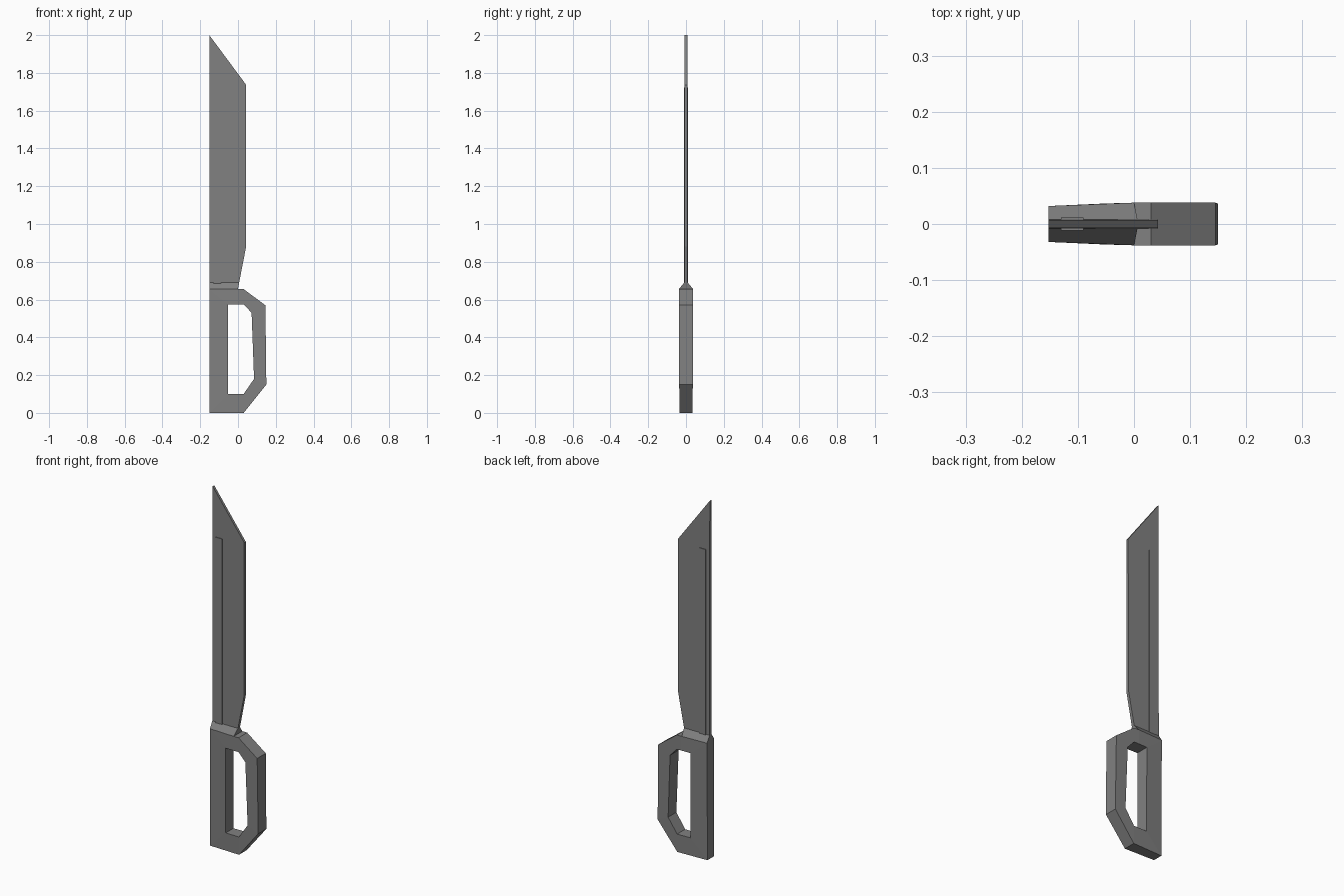
import bpy
import bmesh

cube = bpy.data.objects.get("Cube")
if cube:
    bpy.data.objects.remove(cube)

steel = bpy.data.materials.new("dark_grey_steel")
steel.use_nodes = True
GREY = (0.22, 0.22, 0.22, 1)
steel.diffuse_color = GREY
steel.node_tree.nodes["Principled BSDF"].inputs["Base Color"].default_value = GREY


def finish(name, bm):
    bmesh.ops.recalc_face_normals(bm, faces=bm.faces)
    mesh = bpy.data.meshes.new(name)
    bm.to_mesh(mesh)
    bm.free()
    mesh.materials.append(steel)
    obj = bpy.data.objects.new(name, mesh)
    bpy.context.collection.objects.link(obj)
    return obj


def grip_half(x, z):
    """Half thickness of the grip: thinner at the spine and the pommel."""
    across = 0.032 + 0.006 * min(1, max(0, (x + 0.15) / 0.13))
    return across - 0.004 * max(0, 1 - z / 0.3)


# Grip: a ring between the outer outline and the finger hole
outer = [(-0.152, 0), (0.03, 0), (0.15, 0.15), (0.145, 0.57),
         (0.03, 0.655), (0, 0.655), (-0.152, 0.655)]
inner = [(-0.052, 0.1), (0.03, 0.1), (0.085, 0.18), (0.072, 0.53),
         (0.03, 0.575), (0, 0.575), (-0.052, 0.575)]
bm = bmesh.new()
rings = [[bm.verts.new((x, side * grip_half(x, z), z)) for x, z in loop]
         for loop, side in ((outer, -1), (inner, -1), (inner, 1), (outer, 1))]
for r in range(4):
    a, b = rings[r], rings[(r + 1) % 4]
    for i in range(len(outer)):
        j = (i + 1) % len(outer)
        bm.faces.new((a[i], a[j], b[j], b[i]))
finish("grip", bm)

# Blade: sections from the sloped shoulder to the slanted tip
# spine height, edge height, edge x, spine half thickness, edge half thickness
sections = [(0.655, 0.655, 0.0, 0.032, 0.038),
            (0.69, 0.69, 0.006, 0.009, 0.009),
            (0.88, 0.88, 0.043, 0.008, 0.008),
            (1.737, 1.737, 0.043, 0.008, 0.007),
            (2.0, 1.737, 0.043, 0.007, 0.007)]
bm = bmesh.new()
rows = []
for z0, z1, x1, h0, h1 in sections:
    rows.append([bm.verts.new(p) for p in ((-0.152, -h0, z0), (x1, -h1, z1),
                                           (x1, h1, z1), (-0.152, h0, z0))])
for a, b in zip(rows, rows[1:]):
    for i in range(4):
        j = (i + 1) % 4
        bm.faces.new((a[i], a[j], b[j], b[i]))
bm.faces.new(rows[0])
bm.faces.new(rows[-1])
bmesh.ops.remove_doubles(bm, verts=bm.verts, dist=0.0001)
finish("blade", bm)

# Raised rib beside the spine on both faces
bm = bmesh.new()
bmesh.ops.create_cube(bm, size=1)
bmesh.ops.scale(bm, vec=(0.04, 0.023, 1.045), verts=bm.verts)
bmesh.ops.translate(bm, vec=(-0.11, 0, 1.2), verts=bm.verts)
finish("blade_rib", bm)
